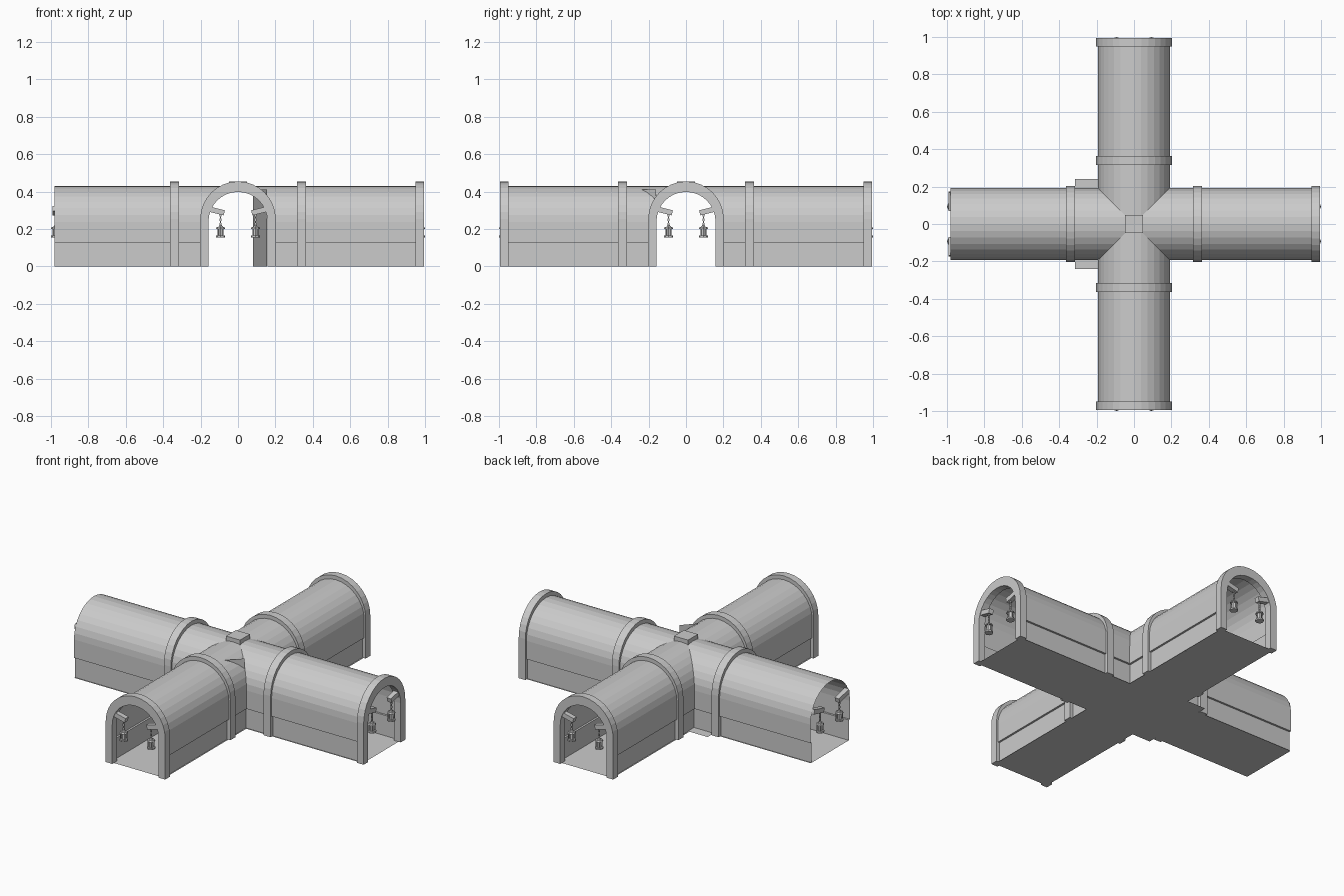
import bpy, bmesh, math
from mathutils import Matrix, Vector

if "Cube" in bpy.data.objects:
    bpy.data.objects.remove(bpy.data.objects["Cube"])


def make(name, bm, matrix=None, normals=True):
    if matrix:
        bm.transform(matrix)
    if normals:
        bmesh.ops.recalc_face_normals(bm, faces=bm.faces)
    me = bpy.data.meshes.new(name)
    bm.to_mesh(me)
    bm.free()
    ob = bpy.data.objects.new(name, me)
    bpy.context.collection.objects.link(ob)
    return ob


def arch(half, spring, base, n):
    """Points of an upright arch, left foot to right foot, as (u, z)."""
    pts = [(-half, base)]
    for i in range(n + 1):
        a = math.pi * (1 - i / n)
        pts.append((half * math.cos(a), spring + half * math.sin(a)))
    return pts + [(half, base)]


def quad(name, pts):
    bm = bmesh.new()
    bm.faces.new([bm.verts.new(p) for p in pts])
    return make(name, bm, normals=False)


def shell(name, end, rot):
    # Vault sheet with recessed lower walls, mitred against its neighbours
    prof = [(-0.18, 0.0), (-0.18, 0.125)] + arch(0.192, 0.238, 0.125, 16) + [(0.18, 0.125), (0.18, 0.0)]
    bm = bmesh.new()
    near = [bm.verts.new((abs(u), u, z)) for u, z in prof]
    far = [bm.verts.new((end, u, z)) for u, z in prof]
    for i in range(len(prof) - 1):
        bm.faces.new((near[i], near[i + 1], far[i + 1], far[i]))
    make(name, bm, rot, normals=False)


def rib(name, x0, x1, rot):
    # Solid arched rib
    outer, inner = arch(0.202, 0.252, 0, 16), arch(0.158, 0.24, 0, 16)
    bm = bmesh.new()
    rings = [[bm.verts.new((x, u, z)) for u, z in p] for p, x in
             ((outer, x0), (outer, x1), (inner, x1), (inner, x0))]
    for k in range(4):
        a, b = rings[k], rings[(k + 1) % 4]
        for i in range(len(a) - 1):
            bm.faces.new((a[i], a[i + 1], b[i + 1], b[i]))
    for i in (0, -1):
        bm.faces.new([r[i] for r in rings])
    make(name, bm, rot)


def box(bm, size, loc, rx=0):
    m = Matrix.Translation(loc) @ Matrix.Rotation(rx, 4, 'X') @ Matrix.Diagonal((*size, 1))
    bmesh.ops.create_cube(bm, size=1, matrix=m)


def cyl(bm, r1, r2, z0, z1, loc, n=8):
    bmesh.ops.create_cone(bm, cap_ends=True, segments=n, radius1=r1, radius2=r2, depth=z1 - z0,
                          matrix=Matrix.Translation((loc[0], loc[1], (z0 + z1) / 2)))


def lantern(name, x, s, rot):
    c = (x, s * 0.093)
    # Sloping wall bracket
    bm = bmesh.new()
    box(bm, (0.03, 0.10, 0.028), (x, s * 0.122, 0.298), s * 0.24)
    make(name + "_bracket", bm, rot)
    # Chain links, alternately turned
    bm = bmesh.new()
    for i in range(5):
        size = (0.012, 0.004, 0.013) if i % 2 else (0.004, 0.012, 0.013)
        box(bm, size, (*c, 0.226 + i * 0.012))
    make(name + "_chain", bm, rot)
    # Lamp body with caps and corner bars
    bm = bmesh.new()
    cyl(bm, 0.024, 0.024, 0.155, 0.165, c)
    cyl(bm, 0.014, 0.014, 0.165, 0.201, c)
    cyl(bm, 0.024, 0.02, 0.201, 0.211, c)
    cyl(bm, 0.012, 0.005, 0.211, 0.222, c)
    for i in range(4):
        a = math.pi / 4 + i * math.pi / 2
        cyl(bm, 0.003, 0.003, 0.165, 0.201, (c[0] + 0.018 * math.cos(a), c[1] + 0.018 * math.sin(a)), 4)
    make(name + "_lamp", bm, rot)


# Four arms: the west end is left without an end rib
for i, d in enumerate(("east", "north", "west", "south")):
    rot = Matrix.Rotation(i * math.pi / 2, 4, 'Z')
    shell(d + "_vault", 0.98, rot)
    rib(d + "_inner_rib", 0.315, 0.363, rot)
    if d != "west":
        rib(d + "_end_rib", 0.95, 0.995, rot)
    for s in (-1, 1):
        lantern(f"{d}_lantern_{'a' if s < 0 else 'b'}", 0.976, s, rot)

# Cross-shaped floor
w, e = 0.188, 0.98
bm = bmesh.new()
core = [bm.verts.new((x, y, 0)) for x, y in ((w, -w), (w, w), (-w, w), (-w, -w))]
bm.faces.new(core)
for i in range(4):
    r = Matrix.Rotation(i * math.pi / 2, 4, 'Z')
    a, b = (bm.verts.new(r @ Vector((e, y, 0))) for y in (-w, w))
    bm.faces.new((core[i], a, b, core[(i + 1) % 4]))
make("floor", bm, normals=False)

# Hub keystone
bm = bmesh.new()
box(bm, (0.095, 0.095, 0.03), (0, 0, 0.438))
make("keystone", bm)

# Base plate showing beside the west inner rib, and corner panel in the hub
quad("base_plate", [(-0.315, -0.24, 0.003), (0.165, -0.24, 0.003), (0.165, 0.24, 0.003), (-0.315, 0.24, 0.003)])
quad("corner_panel", [(0.08, -0.24, 0), (0.155, -0.16, 0), (0.155, -0.16, 0.412), (0.08, -0.24, 0.412)])
